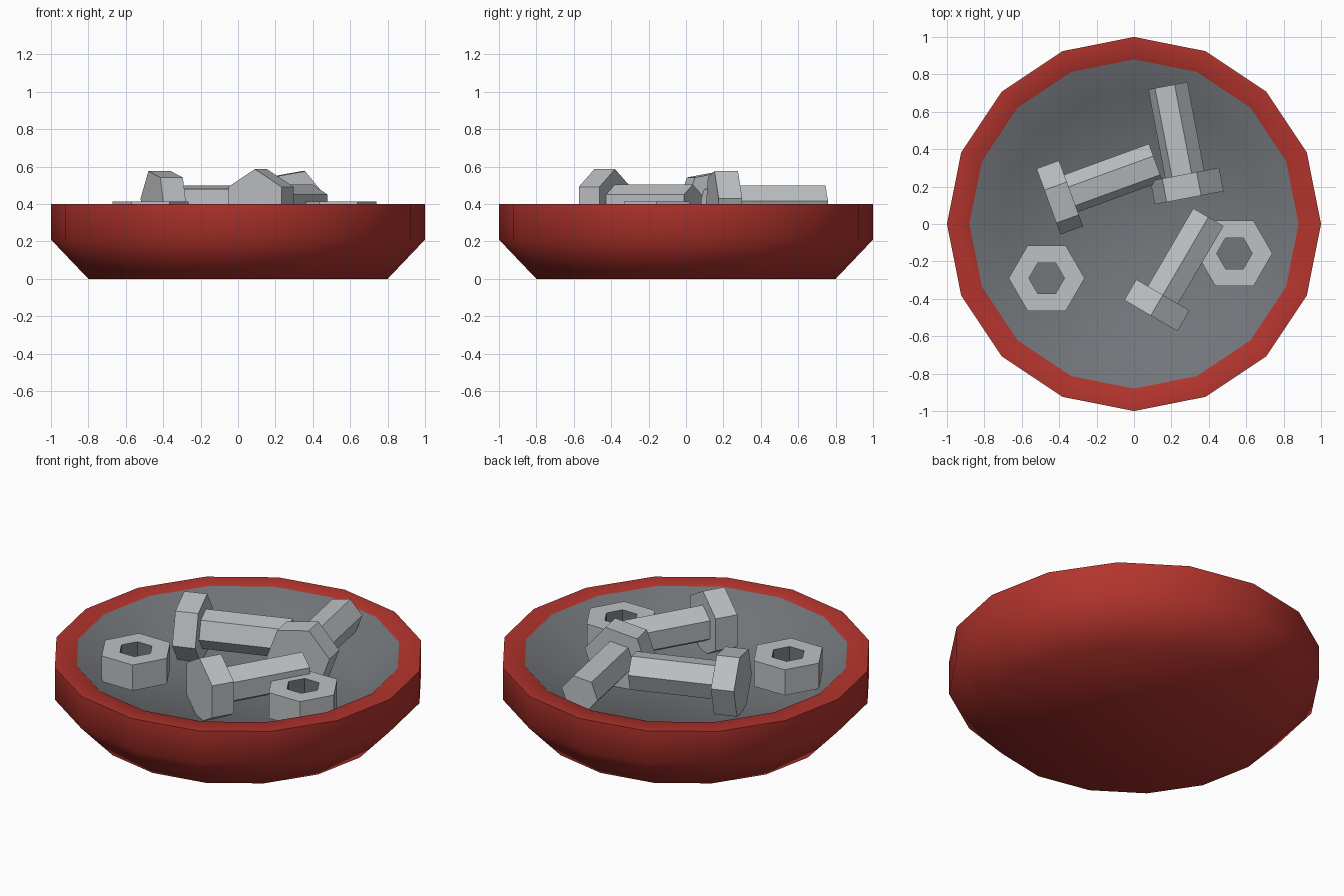
import bpy, bmesh
from math import sin, cos, radians, tau
from mathutils import Matrix

cube = bpy.data.objects.get("Cube")
if cube:
    bpy.data.objects.remove(cube, do_unlink=True)


def material(name, rgb):
    m = bpy.data.materials.new(name)
    m.use_nodes = True
    m.diffuse_color = (*rgb, 1)
    bsdf = m.node_tree.nodes["Principled BSDF"]
    bsdf.inputs["Base Color"].default_value = (*rgb, 1)
    bsdf.inputs["Roughness"].default_value = 0.6
    return m


red = material("red paint", (0.45, 0.034, 0.026))
dark_grey = material("dark grey lining", (0.17, 0.18, 0.195))
steel = material("light steel", (0.51, 0.53, 0.55))


def loft(name, profile, sides, mats, matrix, phase=0, smooth=False, lining_from=99):
    """Join regular rings given as (radius, height) along local z.
    Bands from lining_from on, and the last cap, take the second material."""
    bm = bmesh.new()
    rings = []
    for r, h in profile:
        angles = [radians(phase) + tau * i / sides for i in range(sides)]
        rings.append([bm.verts.new((r * cos(a), r * sin(a), h)) for a in angles])
    for k, (a, b) in enumerate(zip(rings, rings[1:])):
        for i in range(sides):
            j = (i + 1) % sides
            f = bm.faces.new((a[i], a[j], b[j], b[i]))
            f.material_index = int(k >= lining_from)
    bm.faces.new(rings[0][::-1])
    end = bm.faces.new(rings[-1])
    end.material_index = int(len(rings) > lining_from)
    bmesh.ops.recalc_face_normals(bm, faces=bm.faces)
    for f in bm.faces:
        f.smooth = smooth
    mesh = bpy.data.meshes.new(name)
    bm.to_mesh(mesh)
    bm.free()
    if smooth:
        mesh.set_sharp_from_angle(angle=radians(60))
    for m in mats:
        mesh.materials.append(m)
    ob = bpy.data.objects.new(name, mesh)
    bpy.context.collection.objects.link(ob)
    ob.matrix_world = matrix


# Dish: red shell and rim, dark lining inside, crisp outer lip
loft("dish", [(0.8, 0), (1, 0.21), (1, 0.4), (0.88, 0.4), (0.70, 0.235)],
     16, [red, dark_grey], Matrix(), smooth=True, lining_from=3)

# Hexagonal nuts with dark holes
NUT = [(0.203, 0), (0.203, 0.152), (0.095, 0.152), (0.095, 0.004)]
for name, x, y in (("left_nut", 0.537, -0.157), ("right_nut", -0.467, -0.29)):
    loft(name, NUT, 6, [steel, dark_grey], Matrix.Translation((x, y, 0.263)),
         lining_from=2)

# Hexagonal bolts lying flat: head end position, heading and roll
BOLT = [(0.19, 0), (0.19, 0.128), (0.108, 0.128), (0.108, 0.61)]
for name, x, y, z, heading, roll in (
        ("right_bolt", -0.457, 0.12, 0.397, 20, 50),
        ("back_bolt", 0.295, 0.14, 0.397, 100.8, 10),
        ("front_bolt", 0.09, -0.49, 0.397, 59.7, 30)):
    c, s = cos(radians(heading)), sin(radians(heading))
    # Local x points sideways, local y up, local z along the shaft
    pose = Matrix(((s, 0, c, x), (-c, 0, s, y), (0, 1, 0, z), (0, 0, 0, 1)))
    loft(name, BOLT, 6, [steel], pose, phase=roll)
